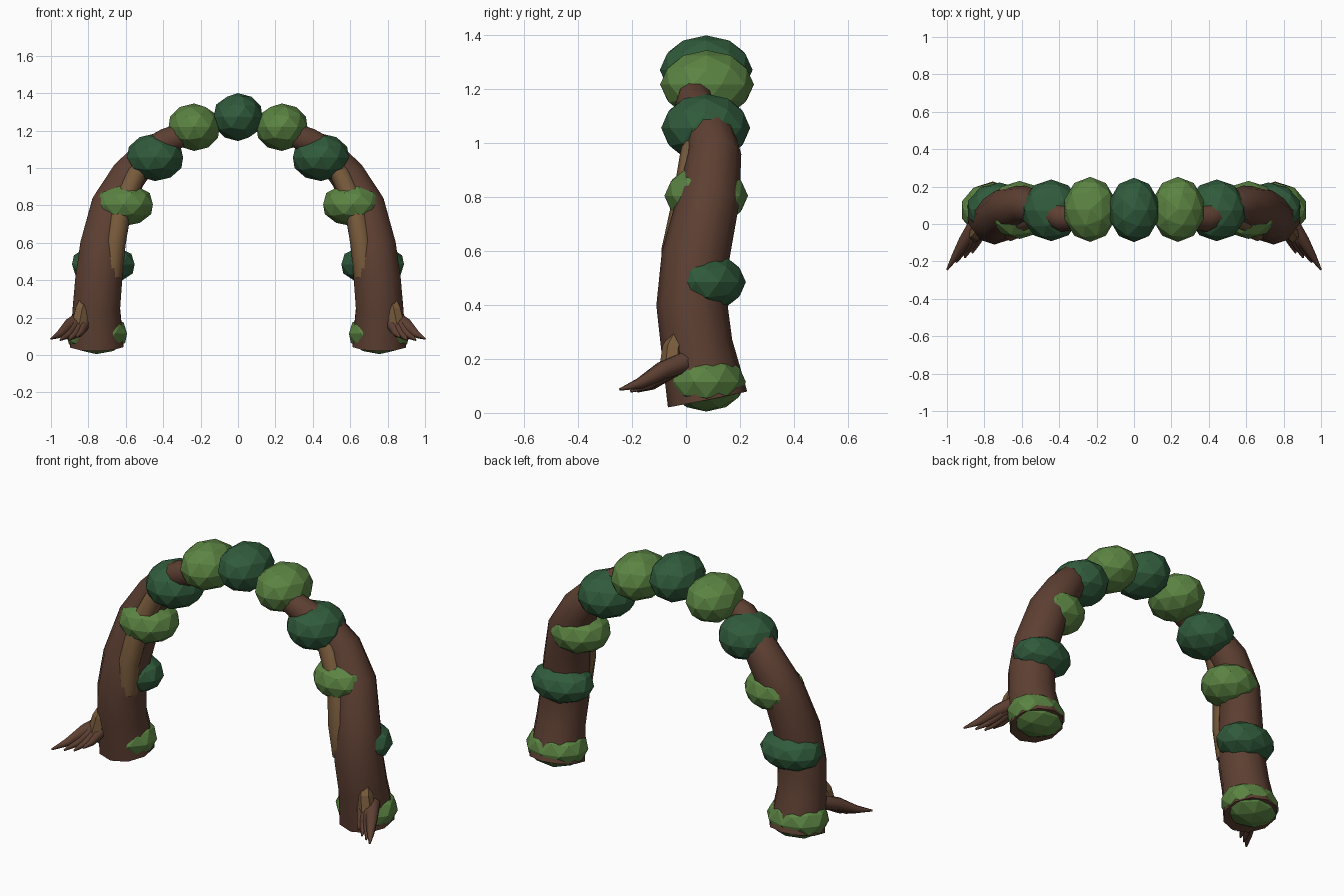
import bpy, bmesh, math
from mathutils import Vector

if "Cube" in bpy.data.objects:
    bpy.data.objects.remove(bpy.data.objects["Cube"])


def material(name, rgb):
    m = bpy.data.materials.new(name)
    m.diffuse_color = (*rgb, 1)
    m.use_nodes = True
    m.node_tree.nodes["Principled BSDF"].inputs["Base Color"].default_value = m.diffuse_color
    return m


BARK = material("bark", (0.11, 0.05, 0.032))
TAN = material("light_bark", (0.19, 0.105, 0.045))
DARK = material("dark_leaf", (0.03, 0.105, 0.045))
LIGHT = material("light_leaf", (0.105, 0.23, 0.055))


def finish(bm, name, mat, smooth):
    bmesh.ops.recalc_face_normals(bm, faces=bm.faces)
    for f in bm.faces:
        f.smooth = smooth and len(f.verts) == 4
    me = bpy.data.meshes.new(name)
    bm.to_mesh(me)
    bm.free()
    me.materials.append(mat)
    ob = bpy.data.objects.new(name, me)
    bpy.context.collection.objects.link(ob)


def tube(name, path, mat, side=1, sides=8, smooth=True):
    """Tapered tube through (x, y, z, radius) points; side -1 mirrors it in x."""
    pts = [Vector((p[0] * side, p[1], p[2])) for p in path]
    bm = bmesh.new()
    rings = []
    for i, p in enumerate(pts):
        t = (pts[min(i + 1, len(pts) - 1)] - pts[max(i - 1, 0)]).normalized()
        u = Vector((0, 1, 0))
        u = (u - t * u.dot(t)).normalized()
        v = t.cross(u)
        ring = []
        for k in range(sides):
            a = 2 * math.pi * k / sides * side
            ring.append(bm.verts.new(p + path[i][3] * (u * math.cos(a) + v * math.sin(a))))
        rings.append(ring)
    for r0, r1 in zip(rings, rings[1:]):
        for k in range(sides):
            n = (k + 1) % sides
            bm.faces.new((r0[k], r0[n], r1[n], r1[k]))
    bm.faces.new(rings[0])
    bm.faces.new(rings[-1])
    finish(bm, name, mat, smooth)


def leaf_ball(name, centre, radii, mat, side=1):
    bm = bmesh.new()
    bmesh.ops.create_icosphere(bm, subdivisions=2, radius=1)
    for v in bm.verts:
        v.co = Vector([c + r * q for c, r, q in zip(centre, radii, v.co)])
        v.co.x *= side
    finish(bm, name, mat, False)


TRUNK = [(.755, .08, .05, .15), (.757, .04, .25, .133), (.745, .022, .4, .132),
         (.725, .035, .58, .126), (.675, .085, .8, .115), (.585, .105, .96, .1),
         (.49, .085, 1.07, .085), (.38, .03, 1.145, .072), (.22, .04, 1.21, .06)]
STRAND = [(.68, -.02, .42, .06), (.66, -.032, .6, .06), (.625, .01, .8, .058),
          (.545, .035, .97, .055), (.45, .05, 1.07, .05)]
STUB = [(.85, -.055, .16, .045), (.835, -.048, .24, .04), (.81, -.01, .32, .03)]
ROOT_TIPS = [(1.0, -.245, .087), (.95, -.205, .08), (.905, -.18, .08), (.865, -.155, .095)]
LEAVES = [((.235, .078, 1.218), (.143, .174, .127), LIGHT),
          ((.443, .073, 1.057), (.157, .165, .127), DARK),
          ((.612, .075, .805), (.165, .155, .116), LIGHT),
          ((.72, .08, .485), (.176, .142, .107), DARK),
          ((.757, .075, .115), (.172, .147, .11), LIGHT)]

# crown of the arch
leaf_ball("leaf_ball_top", (0, .075, 1.272), (.137, .172, .128), DARK)

for side, tag in ((1, "right"), (-1, "left")):
    tube("trunk_" + tag, TRUNK, BARK, side, 10)
    tube("inner_branch_" + tag, STRAND, TAN, side, 8)
    tube("branch_stub_" + tag, STUB, TAN, side, 6, False)
    # finger-like roots spreading from one knuckle
    for i, tip in enumerate(ROOT_TIPS):
        start = Vector((.85 - .015 * i, .0, .19))
        end = Vector(tip)
        mid1 = start.lerp(end, .35) + Vector((0, 0, .005))
        mid2 = start.lerp(end, .7) - Vector((0, 0, .008))
        tube(f"root_{tag}_{i}", [(*start, .04), (*mid1, .035), (*mid2, .021), (*end, .005)],
             BARK, side, 7)
    for i, (c, r, m) in enumerate(LEAVES):
        leaf_ball(f"leaf_ball_{tag}_{i}", c, r, m, side)
